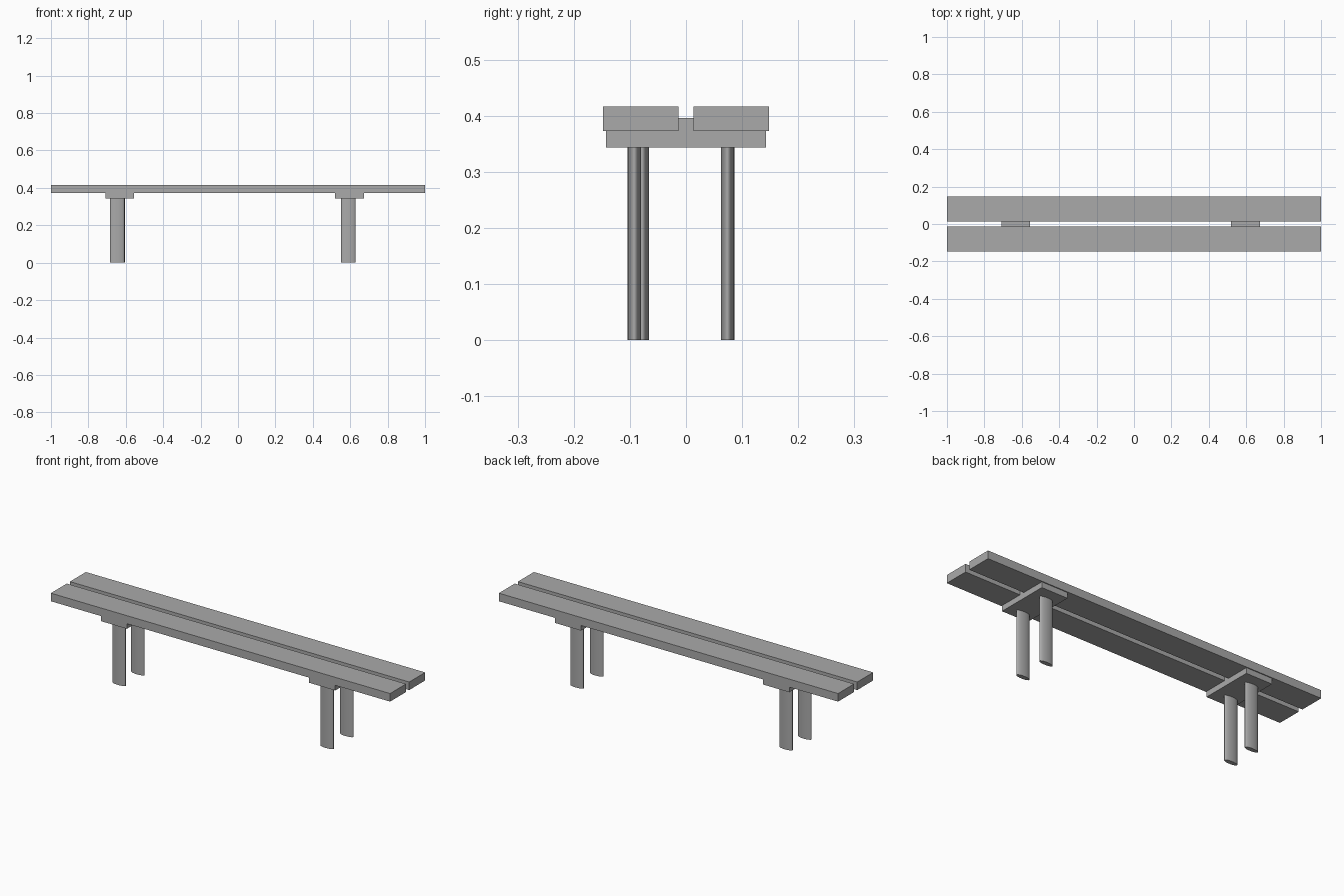
import bpy
import math

cube = bpy.data.objects.get("Cube")
if cube:
    bpy.data.objects.remove(cube, do_unlink=True)

# One plain grey for the whole bench
grey = bpy.data.materials.new("plain_grey")
grey.use_nodes = True
colour = (0.4, 0.4, 0.4, 1)
grey.diffuse_color = colour
grey.node_tree.nodes["Principled BSDF"].inputs["Base Color"].default_value = colour


def finish(name):
    obj = bpy.context.object
    obj.name = name
    obj.data.materials.append(grey)
    return obj


def box(name, x, y, z):
    """Box from (min, max) ranges on each axis."""
    ranges = (x, y, z)
    bpy.ops.mesh.primitive_cube_add(size=1, location=[(a + b) / 2 for a, b in ranges])
    bpy.context.object.scale = [b - a for a, b in ranges]
    bpy.ops.object.transform_apply(location=False, rotation=False, scale=True)
    return finish(name)


def leg(name, x, y, height):
    """Upright post with a flat elliptical section."""
    bpy.ops.mesh.primitive_cylinder_add(vertices=32, radius=1, depth=1,
                                        location=(x, y, height / 2))
    bpy.context.object.scale = (0.0385, 0.012, height)
    bpy.ops.object.transform_apply(location=False, rotation=False, scale=True)
    bpy.ops.object.shade_smooth_by_angle(angle=math.radians(40))
    return finish(name)


PLATE_BOTTOM, SEAT_BOTTOM, RIB_TOP, SEAT_TOP = 0.343, 0.373, 0.396, 0.416
GAP = 0.0135

# Seat planks
box("front_plank", (-1, 1), (-0.1475, -GAP), (SEAT_BOTTOM, SEAT_TOP))
box("back_plank", (-1, 1), (GAP, 0.1475), (SEAT_BOTTOM, SEAT_TOP))

# Supports: plate, rib between the planks, and two legs each
supports = (("right", -0.632, (-0.646, -0.078), (-0.642, 0.074)),
            ("left", 0.596, (0.59, -0.092), (0.59, 0.074)))
for side, x, front, back in supports:
    span = (x - 0.077, x + 0.077)
    box(side + "_support_plate", span, (-0.1425, 0.1425), (PLATE_BOTTOM, SEAT_BOTTOM))
    box(side + "_support_rib", span, (-GAP, GAP), (SEAT_BOTTOM, RIB_TOP))
    leg(side + "_front_leg", *front, PLATE_BOTTOM)
    leg(side + "_back_leg", *back, PLATE_BOTTOM)
